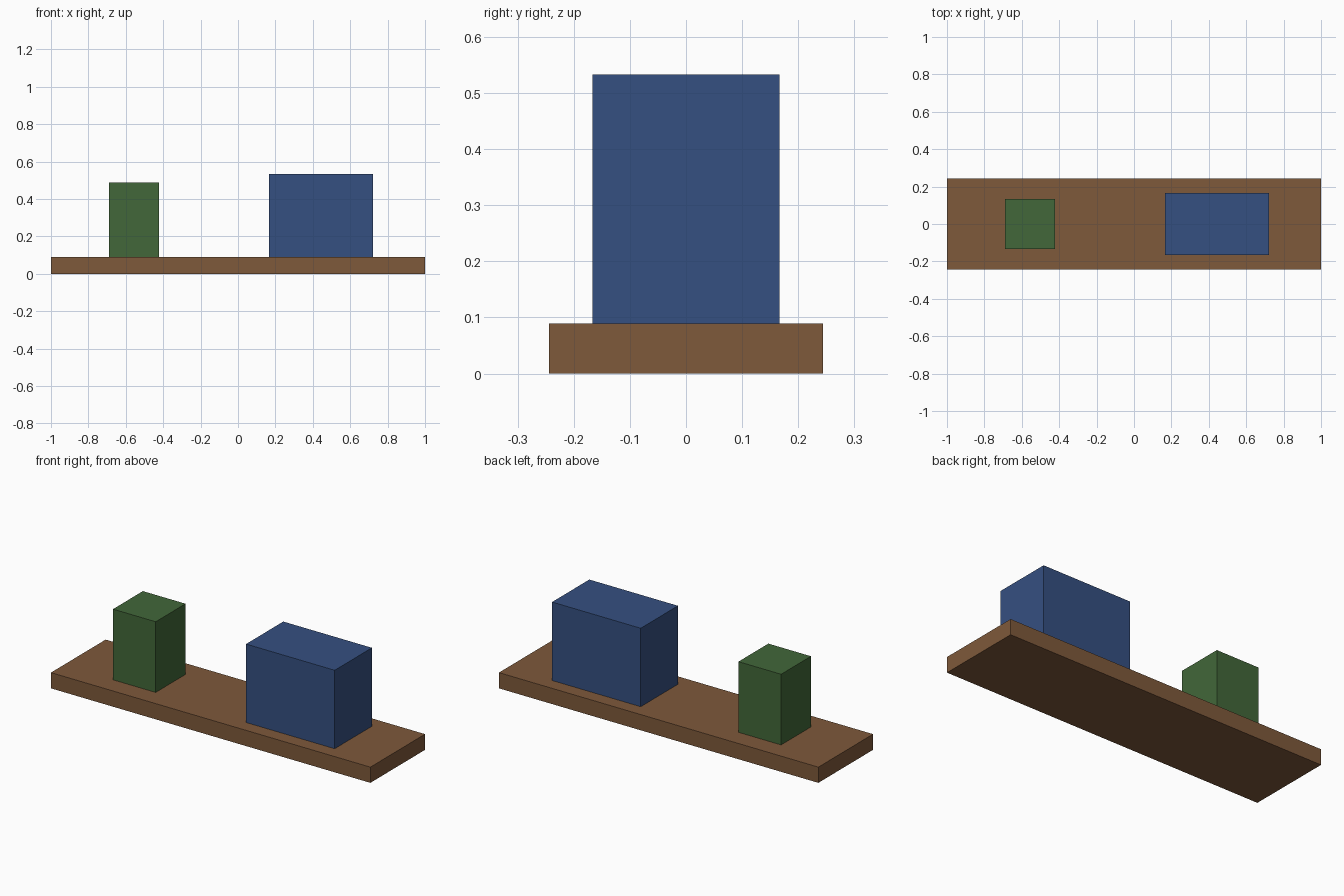
import bpy

if "Cube" in bpy.data.objects:
    bpy.data.objects.remove(bpy.data.objects["Cube"])


def material(name, rgb):
    mat = bpy.data.materials.new(name)
    mat.diffuse_color = (*rgb, 1.0)
    mat.use_nodes = True
    mat.node_tree.nodes["Principled BSDF"].inputs["Base Color"].default_value = mat.diffuse_color
    return mat


def box(name, x_range, depth, z_range, mat):
    """Box centred on y = 0, spanning the given x and z ranges."""
    (x0, x1), (z0, z1) = x_range, z_range
    bpy.ops.mesh.primitive_cube_add(size=1, location=((x0 + x1) / 2, 0, (z0 + z1) / 2))
    obj = bpy.context.object
    obj.name = name
    obj.scale = (x1 - x0, depth, z1 - z0)
    bpy.ops.object.transform_apply(location=False, rotation=False, scale=True)
    obj.data.materials.append(mat)
    return obj


brown = material("wood brown", (0.21, 0.10, 0.043))
green = material("dark green", (0.054, 0.136, 0.041))
blue = material("navy blue", (0.036, 0.08, 0.22))

BASE_TOP = 0.089

# Flat board that carries both blocks
box("base_board", (-1.0, 1.0), 0.489, (0.0, BASE_TOP), brown)
# Narrow square block on the left
box("green_block", (-0.689, -0.422), 0.267, (BASE_TOP, 0.489), green)
# Wide block on the right
box("blue_block", (0.167, 0.722), 0.333, (BASE_TOP, 0.533), blue)
